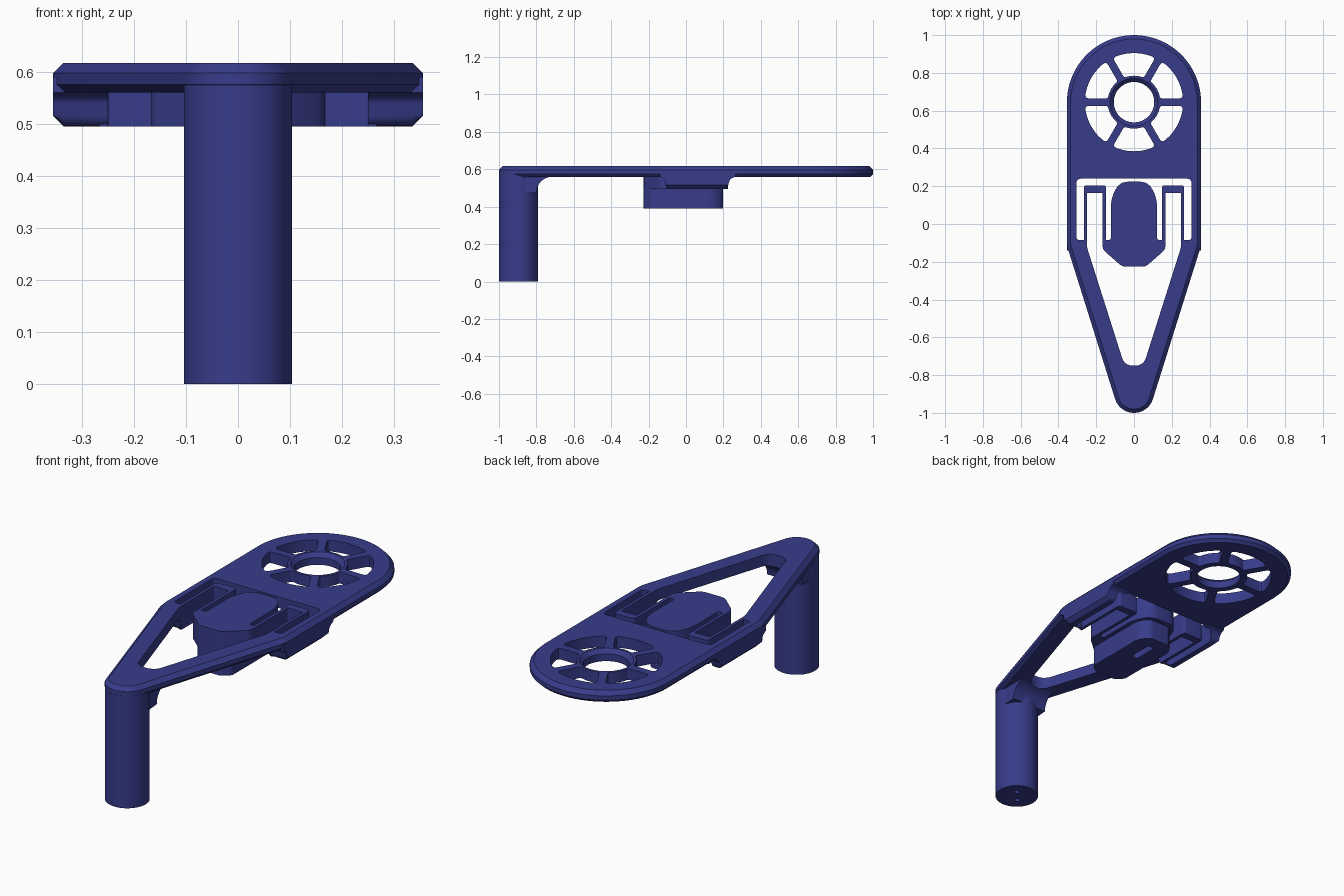
import bpy, bmesh, math
from mathutils import Vector

if "Cube" in bpy.data.objects:
    bpy.data.objects.remove(bpy.data.objects["Cube"])

navy = bpy.data.materials.new("navy_plastic")
navy.diffuse_color = (0.038, 0.045, 0.255, 1)
navy.use_nodes = True
navy.node_tree.nodes["Principled BSDF"].inputs["Base Color"].default_value = navy.diffuse_color

TOP, BOTTOM, LOW = 0.617, 0.56, 0.495   # plate top, plate underside, rail underside


def make(name, *solids):
    """Each solid is a list of matching 3D loops, skinned and capped."""
    bm = bmesh.new()
    for loops in solids:
        rings = [[bm.verts.new(p) for p in loop] for loop in loops]
        n = len(rings[0])
        for a, b in zip(rings, rings[1:]):
            for i in range(n):
                j = (i + 1) % n
                bm.faces.new((a[i], a[j], b[j], b[i]))
        bm.faces.new(rings[0][::-1])
        bm.faces.new(rings[-1])
    bmesh.ops.recalc_face_normals(bm, faces=bm.faces)
    me = bpy.data.meshes.new(name)
    bm.to_mesh(me)
    bm.free()
    me.materials.append(navy)
    ob = bpy.data.objects.new(name, me)
    bpy.context.collection.objects.link(ob)
    return ob


def prism(pts, z0, z1):
    return [[(x, y, z) for x, y in pts] for z in (z0, z1)]


def arc(cx, cy, r, a0, a1, n):
    return [(cx + r * math.cos(math.radians(a0 + (a1 - a0) * i / n)),
             cy + r * math.sin(math.radians(a0 + (a1 - a0) * i / n))) for i in range(n + 1)]


def circle(cx, cy, r, n=48):
    return arc(cx, cy, r, 0, 360, n)[:-1]


def rounded(corners, steps=5):
    """Corners are (x, y, trim); each is softened over the trim length."""
    out = []
    for i, (x, y, t) in enumerate(corners):
        p = Vector((x, y))
        if t == 0:
            out.append((x, y))
            continue
        a = Vector(corners[i - 1][:2])
        b = Vector(corners[(i + 1) % len(corners)][:2])
        a, b = p + (a - p).normalized() * t, p + (b - p).normalized() * t
        for k in range(steps + 1):
            s = k / steps
            out.append(tuple(a * (1 - s) ** 2 + p * 2 * s * (1 - s) + b * s * s))
    return out


def both(right):
    """Closed symmetric outline from its right half, listed front to back."""
    return right + [(-x, y, t) for x, y, t in reversed(right)]


def cut(ob, cutter):
    m = ob.modifiers.new("cut", 'BOOLEAN')
    m.operation, m.solver, m.object = 'DIFFERENCE', 'EXACT', cutter
    bpy.context.view_layer.objects.active = ob
    bpy.ops.object.modifier_apply(modifier=m.name)


# Plate: teardrop outline with chamfered rim
def outline(d):
    return (arc(0, 0.645, 0.355 - d, 0, 180, 48)
            + arc(-0.255, -0.1, 0.1 - d, 180, 197.8, 4)
            + arc(0, -0.895, 0.105 - d, 197.8, 342.2, 20)
            + arc(0.255, -0.1, 0.1 - d, 342.2, 360, 4))[:-1] + [(0.355 - d, -0.09)]


plate = make("plate", [[(x, y, z) for x, y in outline(d)] for d, z in
                       ((0.015, BOTTOM), (0, BOTTOM + 0.015), (0, TOP - 0.02), (0.02, TOP))])

# Leg with two pin holes underneath
leg = make("leg", prism(circle(0, -0.895, 0.104), 0, TOP - 0.025))
pin_holes = make("pin_hole_cutter", *[prism(circle(s * 0.028, -0.895 + s * 0.03, 0.013, 16), -0.02, 0.05)
                                      for s in (1, -1)])

# Curved fillet from leg to plate
side = [(-0.86, 0.58), (-0.86, 0.47)] + arc(-0.715, 0.475, 0.085, 180, 90, 8) + [(-0.715, 0.58)]
fillet = make("leg_fillet", [[(x, y, z) for y, z in side] for x in (-0.1, 0.1)])

# Thick side rails, chamfered along the lower outer edge
rail_side = rounded([(-0.14, 0.59, 0), (-0.14, BOTTOM, 0), (-0.115, 0.55, 0.015), (-0.105, LOW, 0.02),
                     (0.22, LOW, 0.025), (0.235, 0.55, 0.02), (0.265, BOTTOM, 0.01), (0.265, 0.59, 0)])
rails = make("side_rails", *[[[(s * x, y, max(z, lo)) for y, z in rail_side]
                              for x, lo in ((0.25, LOW), (0.335, LOW), (0.355, LOW + 0.02))]
                             for s in (1, -1)])

# Openings: large centre window, hub hole, six curved windows between spokes
window = rounded(both([(0.05, -0.75, 0.045), (0.25, -0.12, 0.02), (0.25, -0.085, 0),
                       (0.305, -0.085, 0.018), (0.305, 0.24, 0.025)]))
centre_cutter = make("centre_window_cutter", prism(window, 0.3, 0.8))


def spoke_window(mid):
    ro, ri, half = 0.26, 0.14, 0.02
    ao, ai = (30 - math.degrees(math.asin(half / r)) for r in (ro, ri))
    outer = arc(0, 0.645, ro, mid - ao, mid + ao, 8)
    inner = arc(0, 0.645, ri, mid + ai, mid - ai, 4)
    pts = [(x, y, 0.02 if i in (0, 8) else 0) for i, (x, y) in enumerate(outer)]
    pts += [(x, y, 0.012 if i in (0, 4) else 0) for i, (x, y) in enumerate(inner)]
    return prism(rounded(pts, 4), 0.4, 0.8)


hub = [[(x, y, z) for x, y in circle(0, 0.645, r)]
       for r, z in ((0.107, 0.4), (0.107, TOP - 0.02), (0.127, TOP), (0.127, 0.8))]
wheel_cutter = make("wheel_cutter", hub, *[spoke_window(30 + 60 * k) for k in range(6)])

# Spring arms: thin inverted U on each side of the pad
u_shape = [(0.25, -0.1, 0), (0.266, -0.1, 0), (0.266, 0.205, 0.015), (0.149, 0.205, 0.015),
           (0.149, -0.11, 0), (0.166, -0.11, 0), (0.166, 0.165, 0.006), (0.25, 0.165, 0.006)]
springs = make("spring_arms", *[prism([(s * x, y) for x, y in rounded(u_shape)], LOW, TOP)
                                for s in (1, -1)])

# Push pad with narrower block below it
pad = make("push_pad", prism(rounded(both([
    (0.062, -0.226, 0.02), (0.166, -0.135, 0.02), (0.166, -0.085, 0),
    (0.122, -0.085, 0.015), (0.122, 0.15, 0.06), (0.07, 0.224, 0.04)])), LOW, TOP))
block = make("pad_block", prism(rounded(both([
    (0.06, -0.226, 0.015), (0.1, -0.19, 0.015), (0.1, 0.15, 0.03), (0.06, 0.198, 0.02)])), 0.39, LOW + 0.01))
slot = make("slot_cutter", prism(rounded(both([(0.018, 0, 0.015), (0.018, 0.13, 0.015)])), 0.3, 0.43))

for ob, cutter in ((plate, centre_cutter), (plate, wheel_cutter), (rails, centre_cutter),
                   (fillet, centre_cutter), (leg, pin_holes), (block, slot)):
    cut(ob, cutter)
for cutter in (centre_cutter, wheel_cutter, pin_holes, slot):
    bpy.data.objects.remove(cutter)

# Smooth curves, crisp edges
for ob in bpy.context.collection.objects:
    ob.select_set(True)
    bpy.context.view_layer.objects.active = ob
bpy.ops.object.shade_smooth_by_angle(angle=math.radians(30))
